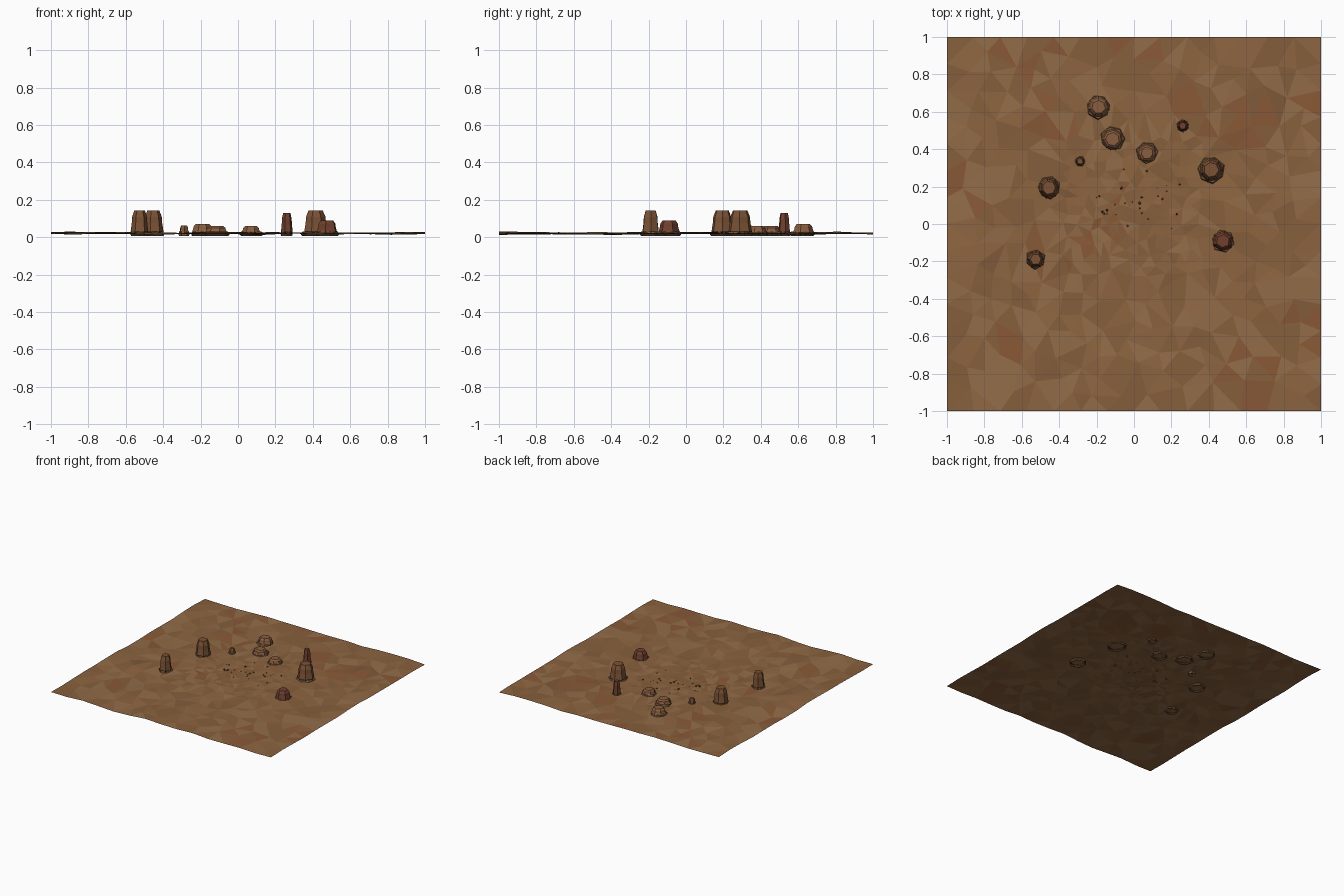
import bpy, bmesh, math, random
from mathutils import Vector, noise
from mathutils.geometry import delaunay_2d_cdt

if "Cube" in bpy.data.objects:
    bpy.data.objects.remove(bpy.data.objects["Cube"])

random.seed(7)


def material(name, rgb):
    m = bpy.data.materials.new(name)
    m.diffuse_color = (*rgb, 1)
    m.use_nodes = True
    m.node_tree.nodes["Principled BSDF"].inputs["Base Color"].default_value = m.diffuse_color
    return m


def make_object(name, bm, mats):
    me = bpy.data.meshes.new(name)
    bm.to_mesh(me)
    bm.free()
    for m in mats:
        me.materials.append(m)
    ob = bpy.data.objects.new(name, me)
    bpy.context.collection.objects.link(ob)
    return ob


def ground_z(x, y):
    n = noise.noise(Vector((x * 3.1, y * 3.1, 4.2)))
    calm = min(1, 0.3 + math.hypot(x, y - 0.15))
    return 0.021 + 0.012 * n * calm


soil = [material("soil_%d" % i, c) for i, c in enumerate([
    (0.27, 0.13, 0.052), (0.24, 0.115, 0.045), (0.29, 0.15, 0.065),
    (0.25, 0.10, 0.038), (0.21, 0.10, 0.042)])]
brown = material("rock_brown", (0.20, 0.085, 0.036))
tan = material("rock_tan", (0.25, 0.11, 0.05))
red = material("rock_red", (0.16, 0.05, 0.028))
dark = material("rock_dark", (0.07, 0.035, 0.018))
dust = material("talus_dust", (0.19, 0.10, 0.045))

# Desert floor: irregular triangles, finer towards the middle clearing
pts = []
n = 14
for i in range(n + 1):
    t = -1 + 2 * i / n
    pts += [(t, -1), (t, 1)]
    if 0 < i < n:
        pts += [(-1, t), (1, t)]


def scatter(count, cx, cy, r, gap):
    for _ in range(count):
        x, y = random.uniform(cx - r, cx + r), random.uniform(cy - r, cy + r)
        if max(abs(x), abs(y)) < 0.95 and all(
                math.hypot(x - a, y - b) > gap for a, b in pts):
            pts.append((x, y))


scatter(900, 0, 0.1, 0.38, 0.045)
scatter(2500, 0, 0, 0.95, 0.095)
verts, _, faces, *_ = delaunay_2d_cdt([Vector(p) for p in pts], [], [], 0, 1e-5)
bm = bmesh.new()
vs = [bm.verts.new((v.x, v.y, ground_z(v.x, v.y) + random.uniform(-0.003, 0.003)))
      for v in verts]
for f in faces:
    face = bm.faces.new([vs[i] for i in f])
    c = face.calc_center_median()
    k = noise.noise(Vector((c.x * 2.5, c.y * 2.5, 1))) * 2.5 + random.uniform(0, 3)
    face.material_index = int(k) % len(soil)
bmesh.ops.recalc_face_normals(bm, faces=bm.faces)
if sum(f.normal.z for f in bm.faces) < 0:
    bmesh.ops.reverse_faces(bm, faces=bm.faces)
make_object("desert_floor", bm, soil)


def rings(bm, x, y, sides, profile, turn, wobble):
    """Stack jittered polygon rings (radius, z) and cap the top."""
    scale = [1 + random.uniform(-wobble, wobble) for _ in range(sides)]
    loops, made = [], []
    for r, z in profile:
        loops.append([bm.verts.new((
            x + r * s * math.cos(turn + 2 * math.pi * i / sides),
            y + r * s * math.sin(turn + 2 * math.pi * i / sides), z))
            for i, s in enumerate(scale)])
    for k, (a, b) in enumerate(zip(loops, loops[1:])):
        for i in range(sides):
            j = (i + 1) % sides
            made.append((k, bm.faces.new((a[i], a[j], b[j], b[i]))))
    made.append((len(profile), bm.faces.new(loops[-1])))
    return made


# Mesa rocks: x, y, radius, top height, sides, material
mesas = [
    (-0.19, 0.625, 0.058, 0.071, 7, tan), (-0.115, 0.455, 0.058, 0.060, 7, tan),
    (0.07, 0.38, 0.053, 0.060, 7, tan), (0.26, 0.525, 0.032, 0.130, 6, red),
    (-0.288, 0.335, 0.026, 0.063, 6, brown), (-0.455, 0.195, 0.057, 0.142, 7, brown),
    (-0.525, -0.188, 0.048, 0.142, 6, brown), (0.412, 0.29, 0.065, 0.142, 7, brown),
    (0.475, -0.092, 0.056, 0.090, 6, red)]
for i, (x, y, r, top, sides, mat) in enumerate(mesas):
    base = 0.024
    h = top - base
    turn = random.uniform(0, 1)
    bm = bmesh.new()
    for k, f in rings(bm, x, y, sides, [
            (r * 0.97, 0.012), (r, base + h * 0.08), (r * 0.88, base + h * 0.45),
            (r * 0.84, base + h * 0.72), (r * 0.62, top)], turn, 0.06):
        f.material_index = 1 if k == 0 else 0
    make_object("mesa_%d" % (i + 1), bm, [mat, dark])
    # loose debris collar around the foot, open underneath
    bm = bmesh.new()
    rings(bm, x, y, sides, [(r * 1.02, 0.006), (r * 1.15, 0.014), (r * 1.02, 0.030)],
          turn + 0.4, 0.07)
    collar = make_object("debris_collar_%d" % (i + 1), bm, [dust])
    collar.data.materials[0] = dust

# Pebbles scattered in the clearing
for i in range(28):
    x, y = random.gauss(0.03, 0.13), random.gauss(0.12, 0.09)
    s = random.uniform(0.003, 0.008)
    bm = bmesh.new()
    z = ground_z(x, y)
    rings(bm, x, y, 5, [(s, z - 0.003), (s * 0.9, z + s * 0.4), (s * 0.5, z + s * 0.8)],
          random.random(), 0.2)
    make_object("pebble_%d" % (i + 1), bm, [random.choice([dark, brown, tan])])
